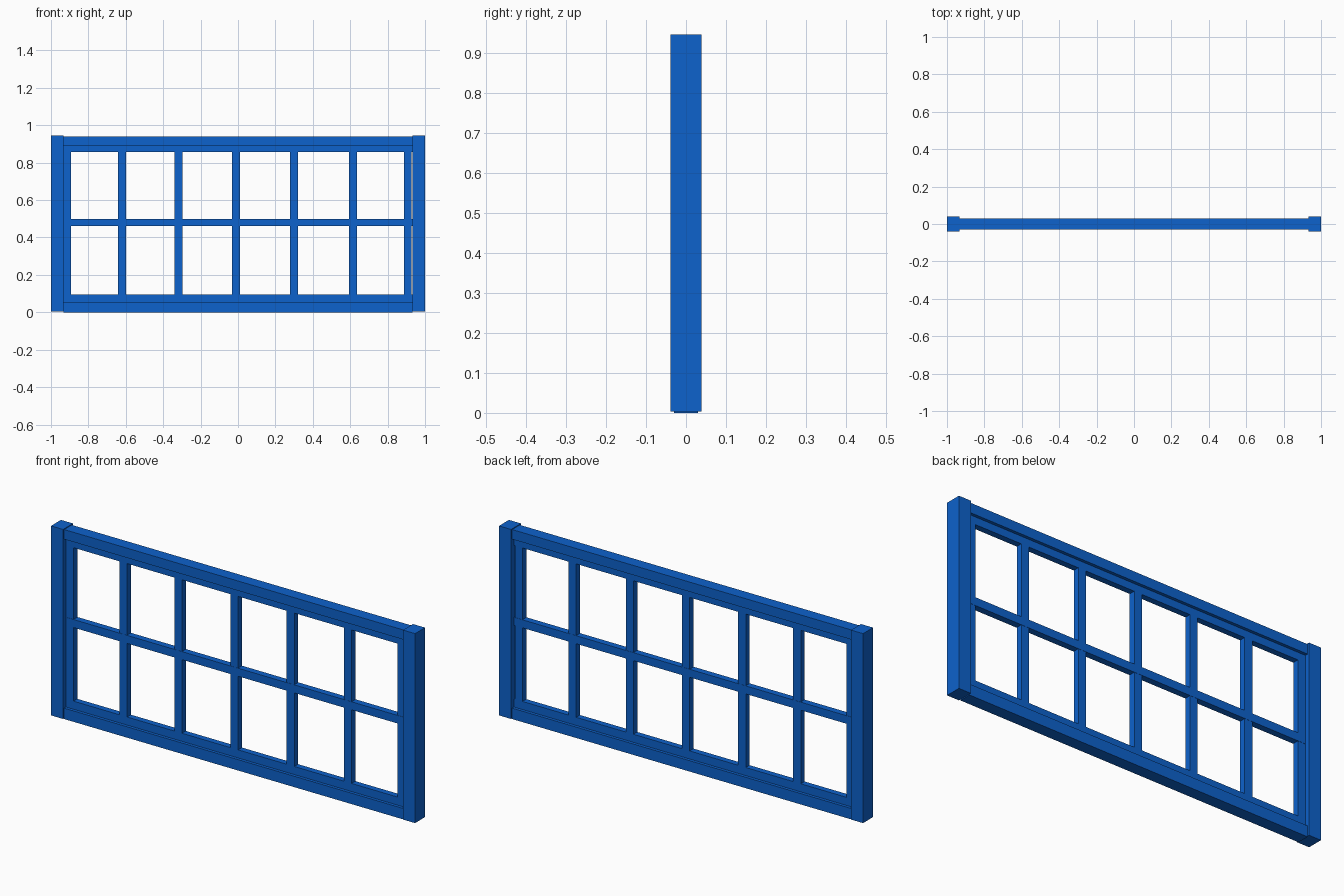
import bpy
import bmesh

default = bpy.data.objects.get("Cube")
if default:
    bpy.data.objects.remove(default, do_unlink=True)

# Single painted finish
blue = bpy.data.materials.new("blue_paint")
blue.use_nodes = True
colour = (0.004, 0.122, 0.604, 1.0)
blue.diffuse_color = colour
blue.node_tree.nodes["Principled BSDF"].inputs["Base Color"].default_value = colour


def bar(name, x0, x1, z0, z1, half_depth):
    """Rectangular timber spanning the given x and z ranges, centred on y."""
    bm = bmesh.new()
    bmesh.ops.create_cube(bm, size=1)
    for v in bm.verts:
        v.co = (x1 if v.co.x > 0 else x0,
                half_depth if v.co.y > 0 else -half_depth,
                z1 if v.co.z > 0 else z0)
    mesh = bpy.data.meshes.new(name)
    bm.to_mesh(mesh)
    bm.free()
    mesh.materials.append(blue)
    obj = bpy.data.objects.new(name, mesh)
    bpy.context.collection.objects.link(obj)
    return obj


POST, RAIL, SASH, CROSS = 0.039, 0.03, 0.015, 0.016  # half depths
INNER = 0.934                                        # inner face of the posts

# Outer frame
bar("right_post", -1, -INNER, 0.004, 0.945, POST)
bar("left_post", INNER, 1, 0.004, 0.945, POST)
bar("bottom_rail", -INNER, INNER, 0, 0.054, RAIL)
bar("top_rail", -INNER, INNER, 0.893, 0.941, RAIL)

# Recessed sash inside the outer frame
bar("sash_bottom_rail", -INNER, INNER, 0.054, 0.094, SASH)
bar("sash_top_rail", -INNER, INNER, 0.856, 0.893, SASH)
bar("sash_right_stile", -INNER, -0.893, 0.094, 0.856, SASH)
bar("sash_left_stile", 0.888, 0.928, 0.094, 0.856, SASH)

# Glazing bars
bar("cross_bar", -INNER, INNER, 0.46, 0.5, CROSS)
for i, x in enumerate((-0.62, -0.318, -0.01, 0.299, 0.614)):
    bar(f"upright_bar_{i + 1}", x - 0.021, x + 0.021, 0.094, 0.856, SASH)
